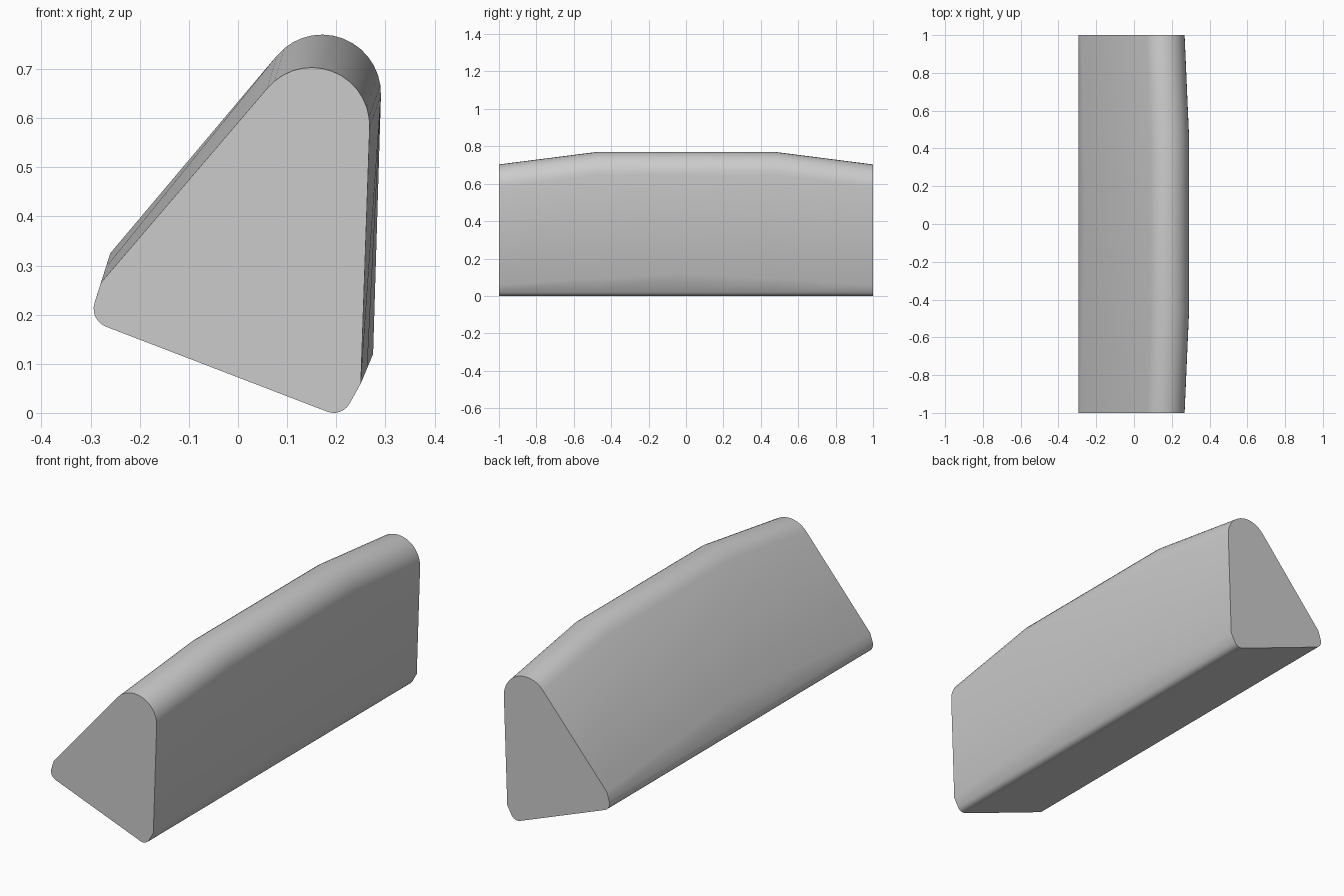
import bpy, bmesh
from math import radians, cos, sin

cube = bpy.data.objects.get("Cube")
if cube:
    bpy.data.objects.remove(cube)


def arc(cx, cz, r, start, end, steps):
    """Points on a circle in the x-z plane, angles in degrees."""
    angles = [radians(start + (end - start) * i / steps) for i in range(steps + 1)]
    return [(cx + r * cos(a), cz + r * sin(a)) for a in angles]


def mix(a, b, t):
    return a + (b - a) * t


def section(crown, bulge):
    """Rounded wedge outline: crown lifts the ridge, bulge lifts the shoulders."""
    ridge = arc(mix(.15, .171, crown), mix(.585, .65, crown),
                mix(.118, .12, crown), -2, 140, 14)
    left_shoulder = [(mix(-.279, -.26, bulge), mix(.265, .325, bulge))]
    left_corner = arc(-.255, .212, .039, 160, 249, 6)
    bottom_corner = arc(.195, .037, .037, 249, 332, 6)
    right_shoulder = [(mix(.25, .275, bulge), mix(.06, .12, bulge))]
    return ridge + left_shoulder + left_corner + bottom_corner + right_shoulder


# Grey material
grey = bpy.data.materials.new("plain_grey")
grey.use_nodes = True
colour = (.6, .6, .6, 1)
grey.diffuse_color = colour
grey.node_tree.nodes["Principled BSDF"].inputs["Base Color"].default_value = colour

# Loft the outline along y
bm = bmesh.new()
rings = []
for y, crown in ((-1, 0), (-.475, 1), (0, 1), (.475, 1), (1, 0)):
    rings.append([bm.verts.new((x, y, z)) for x, z in section(crown, 1 - abs(y))])
for a, b in zip(rings, rings[1:]):
    for i in range(len(a)):
        j = (i + 1) % len(a)
        bm.faces.new((a[i], a[j], b[j], b[i]))

# Flat end caps
bm.faces.new(rings[0])
bm.faces.new(rings[-1])
bmesh.ops.recalc_face_normals(bm, faces=bm.faces)

mesh = bpy.data.meshes.new("wedge_block")
bm.to_mesh(mesh)
bm.free()
mesh.materials.append(grey)
block = bpy.data.objects.new("wedge_block", mesh)
bpy.context.collection.objects.link(block)

# Smooth sides, sharp rim at the caps
bpy.context.view_layer.objects.active = block
block.select_set(True)
bpy.ops.object.shade_smooth_by_angle(angle=radians(40))
